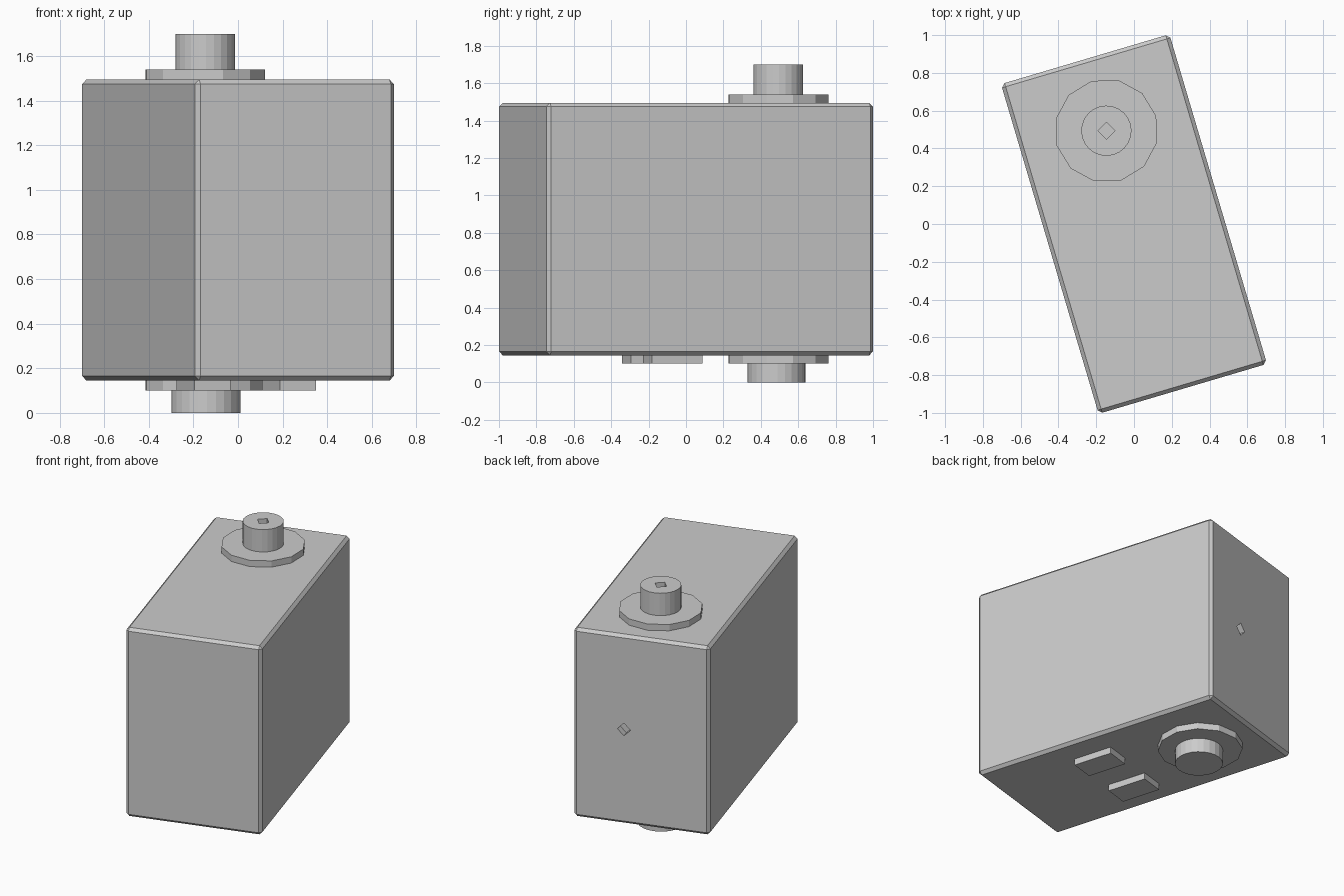
import bpy
from math import radians, pi
from mathutils import Matrix

if "Cube" in bpy.data.objects:
    bpy.data.objects.remove(bpy.data.objects["Cube"])

# The whole unit is turned about the vertical axis
TURN = radians(16.5)
ROT = Matrix.Rotation(TURN, 4, 'Z')
SHAFT_Y = 0.515


def place(obj, name, local):
    obj.name = name
    obj.matrix_world = ROT @ local
    return obj


def box(name, center, size):
    bpy.ops.mesh.primitive_cube_add(size=1)
    obj = bpy.context.object
    for v in obj.data.vertices:
        v.co = [c * s for c, s in zip(v.co, size)]
    return place(obj, name, Matrix.Translation(center))


def cylinder(name, y, z0, z1, radius, sides):
    bpy.ops.mesh.primitive_cylinder_add(vertices=sides, radius=radius, depth=z1 - z0)
    return place(bpy.context.object, name, Matrix.Translation((0, y, (z0 + z1) / 2)))


def cut(target, local):
    # small four-sided socket, 0.05 deep
    bpy.ops.mesh.primitive_cylinder_add(vertices=4, radius=0.045, depth=0.1)
    tool = place(bpy.context.object, target.name + "_socket_cutter", local)
    tool.hide_render = True
    mod = target.modifiers.new("socket", 'BOOLEAN')
    mod.object, mod.operation, mod.solver = tool, 'DIFFERENCE', 'EXACT'
    bpy.context.view_layer.update()
    bpy.context.view_layer.objects.active = target
    bpy.ops.object.modifier_apply(modifier=mod.name)
    bpy.data.objects.remove(tool)


# Chamfered housing with a socket in the back face
housing = box("housing", (0, 0, 0.82), (0.93, 1.82, 1.35))
bevel = housing.modifiers.new("chamfer", 'BEVEL')
bevel.width, bevel.segments = 0.02, 1
bpy.context.view_layer.objects.active = housing
bpy.ops.object.modifier_apply(modifier=bevel.name)
cut(housing, Matrix.Translation((0.12, 0.91, 0.82)) @ Matrix.Rotation(pi / 2, 4, 'X'))

# Twelve-sided collars above and below
cylinder("upper_collar", SHAFT_Y, 1.485, 1.54, 0.275, 12)
cylinder("lower_collar", SHAFT_Y, 0.10, 0.155, 0.275, 12)

# Shaft ends; the upper one has a socket
upper = cylinder("upper_shaft", SHAFT_Y, 1.53, 1.70, 0.133, 24)
cut(upper, Matrix.Translation((0, SHAFT_Y, 1.70)) @ Matrix.Rotation(-TURN, 4, 'Z'))
cylinder("lower_shaft", SHAFT_Y - 0.01, 0.0, 0.11, 0.155, 24)

# Pair of pads under the housing
for side, x in (("left", -0.2), ("right", 0.2)):
    box(side + "_pad", (x, -0.133, 0.125), (0.17, 0.28, 0.05))
